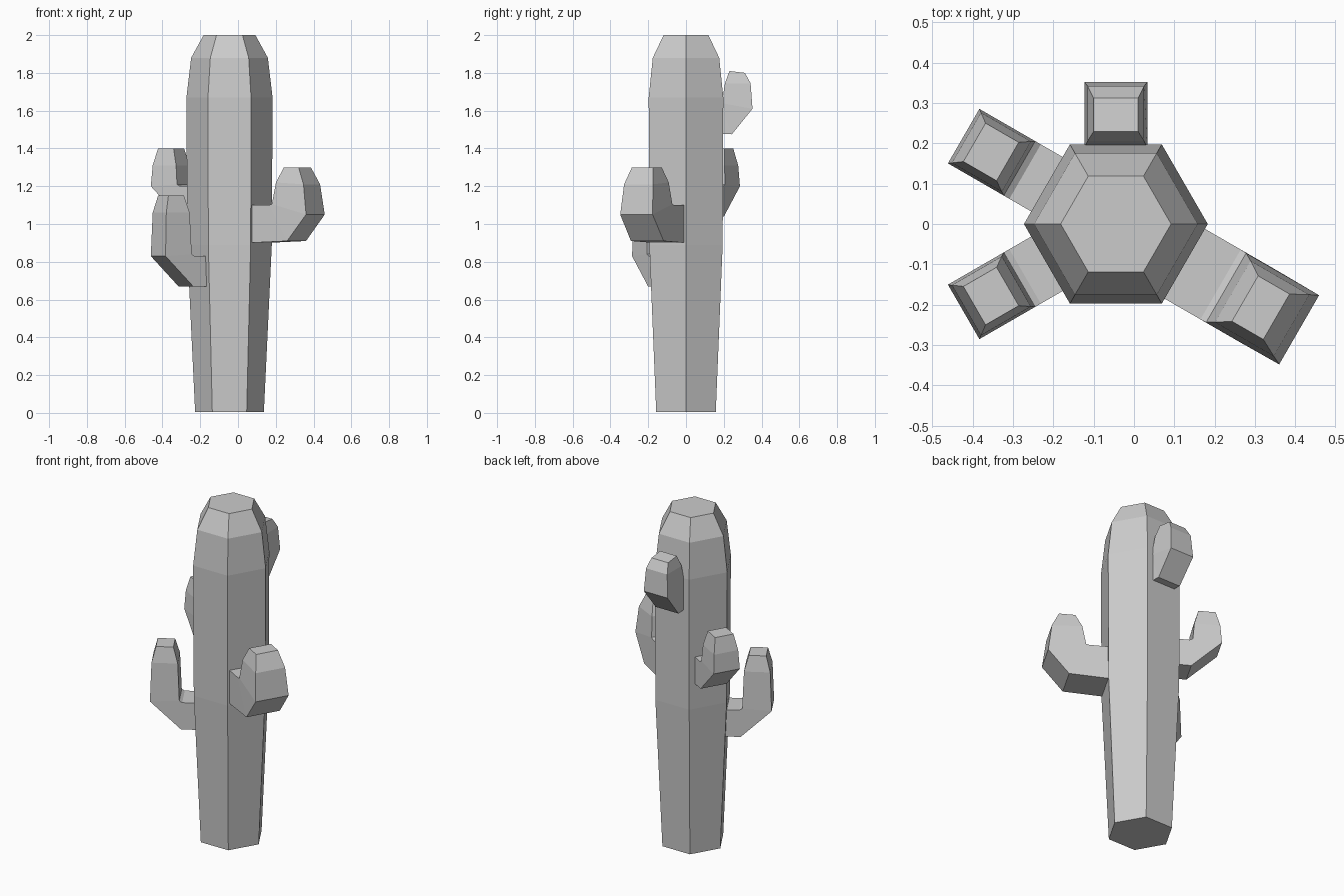
import bpy, bmesh
from math import cos, sin, radians

if "Cube" in bpy.data.objects:
    bpy.data.objects.remove(bpy.data.objects["Cube"])

CX = -0.045  # trunk axis offset


def loft(name, rings):
    """Skin a list of equal-length vertex loops and cap both ends."""
    bm = bmesh.new()
    loops = [[bm.verts.new(p) for p in ring] for ring in rings]
    n = len(loops[0])
    for a, b in zip(loops, loops[1:]):
        for i in range(n):
            j = (i + 1) % n
            bm.faces.new((a[i], a[j], b[j], b[i]))
    bm.faces.new(loops[0][::-1])
    bm.faces.new(loops[-1])
    bmesh.ops.recalc_face_normals(bm, faces=bm.faces)
    mesh = bpy.data.meshes.new(name)
    bm.to_mesh(mesh)
    bm.free()
    obj = bpy.data.objects.new(name, mesh)
    bpy.context.collection.objects.link(obj)
    return obj


def hexagon(radius, z):
    return [(CX + radius * cos(radians(60 * i)), radius * sin(radians(60 * i)), z)
            for i in range(6)]


def arm(name, angle, sections, dz=0.0):
    """Each section: inner (r, z), outer (r, z), half width."""
    c, s = cos(radians(angle)), sin(radians(angle))

    def place(r, w, z):
        return (CX + r * c - w * s, r * s + w * c, z + dz)

    loft(name, [[place(ri, -w, zi), place(ro, -w, zo),
                 place(ro, w, zo), place(ri, w, zi)]
                for (ri, zi), (ro, zo), w in sections])


# Six-sided trunk, tapered to the foot and bevelled at the crown
loft("trunk", [hexagon(r, z) for r, z in
               [(0.182, 0.005), (0.224, 0.89), (0.228, 1.67), (0.203, 1.88), (0.137, 2.0)]])

# Large front right arm
arm("front_right_arm", -30, [
    ((0.17, 1.10), (0.17, 0.90), 0.100),
    ((0.30, 1.10), (0.41, 0.91), 0.100),
    ((0.316, 1.105), (0.525, 1.05), 0.099),
    ((0.335, 1.22), (0.503, 1.21), 0.088),
    ((0.37, 1.30), (0.46, 1.30), 0.065)])


# Two left arms share one shape; the rear one is higher with a shorter upright
def left_sections(shorten):
    return [
        ((0.17, 0.83), (0.17, 0.67), 0.078),
        ((0.26, 0.83), (0.267, 0.67), 0.078),
        ((0.276, 0.84), (0.436, 0.83), 0.078),
        ((0.285, 1.06 - shorten), (0.428, 1.06 - shorten), 0.072),
        ((0.31, 1.15 - shorten), (0.405, 1.15 - shorten), 0.055)]


arm("front_left_arm", 210, left_sections(0.0))
arm("back_left_arm", 150, left_sections(0.12), dz=0.37)

# Small upper bud on the back
arm("back_bud", 90, [
    ((0.15, 1.63), (0.15, 1.48), 0.075),
    ((0.18, 1.63), (0.243, 1.475), 0.075),
    ((0.19, 1.64), (0.352, 1.61), 0.078),
    ((0.206, 1.745), (0.342, 1.745), 0.070),
    ((0.23, 1.81), (0.312, 1.80), 0.055)])
